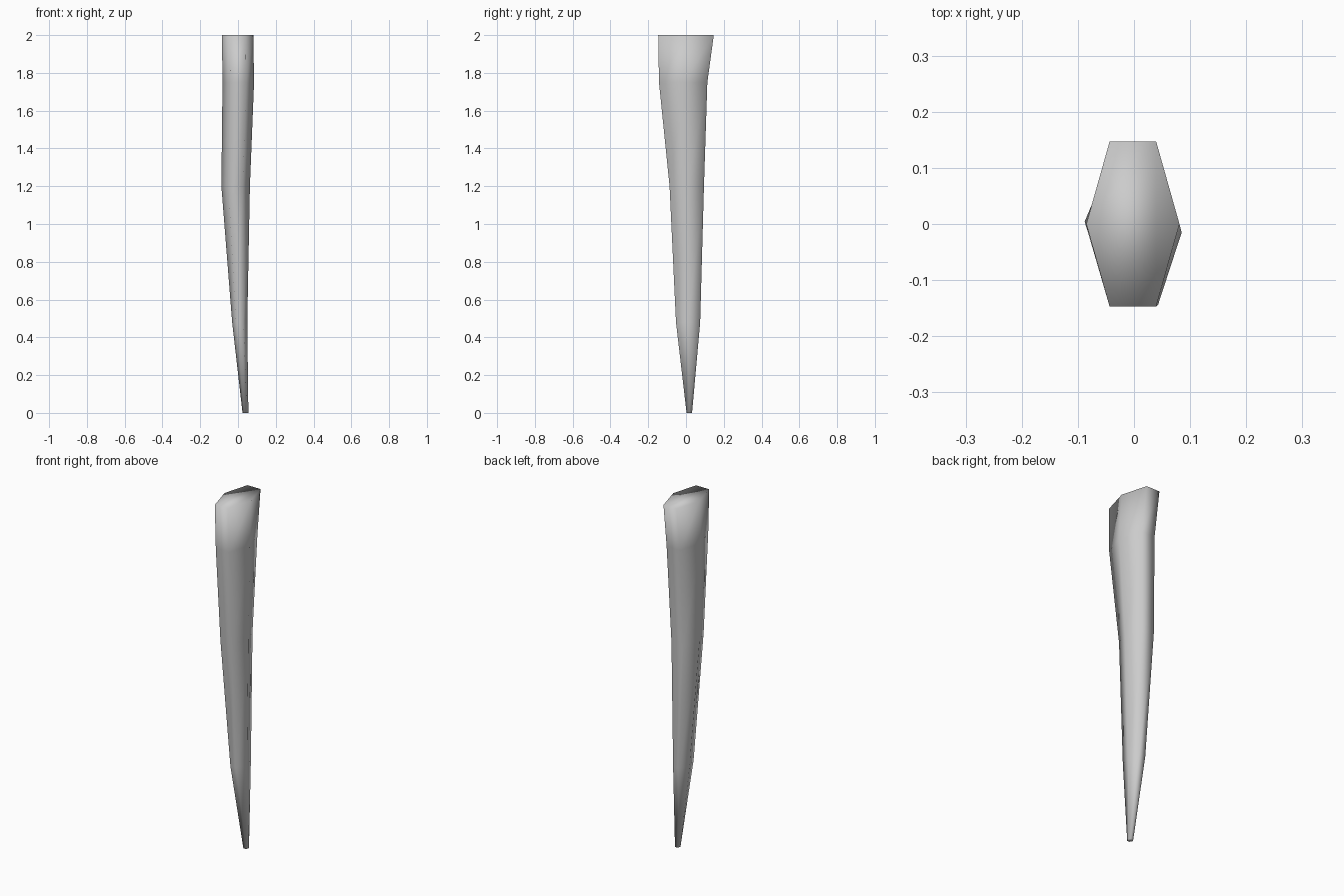
import bpy, bmesh

if "Cube" in bpy.data.objects:
    bpy.data.objects.remove(bpy.data.objects["Cube"])

# Cross-sections of the tapered spike: z, x min, x max, y min, y max
SECTIONS = [
    (0.00, 0.024, 0.055, 0.003, 0.032),
    (0.48, -0.031, 0.049, -0.053, 0.075),
    (1.20, -0.088, 0.063, -0.087, 0.095),
    (1.75, -0.082, 0.085, -0.143, 0.113),
    (2.00, -0.085, 0.081, -0.147, 0.147),
]
# Unit hexagon with points on x and flat edges on y
HEX = [(1, 0), (0.5, 1), (-0.5, 1), (-1, 0), (-0.5, -1), (0.5, -1)]

bm = bmesh.new()
rings = []
for z, x0, x1, y0, y1 in SECTIONS:
    cx, cy, rx, ry = (x0 + x1) / 2, (y0 + y1) / 2, (x1 - x0) / 2, (y1 - y0) / 2
    rings.append([bm.verts.new((cx + rx * u, cy + ry * v, z)) for u, v in HEX])

# Side walls
for low, high in zip(rings, rings[1:]):
    for i in range(6):
        j = (i + 1) % 6
        bm.faces.new((low[i], low[j], high[j], high[i]))

# End caps
bm.faces.new(rings[0][::-1])
bm.faces.new(rings[-1])
for f in bm.faces:
    f.smooth = True

mesh = bpy.data.meshes.new("spike")
bm.to_mesh(mesh)
bm.free()
bpy.context.collection.objects.link(bpy.data.objects.new("spike", mesh))
